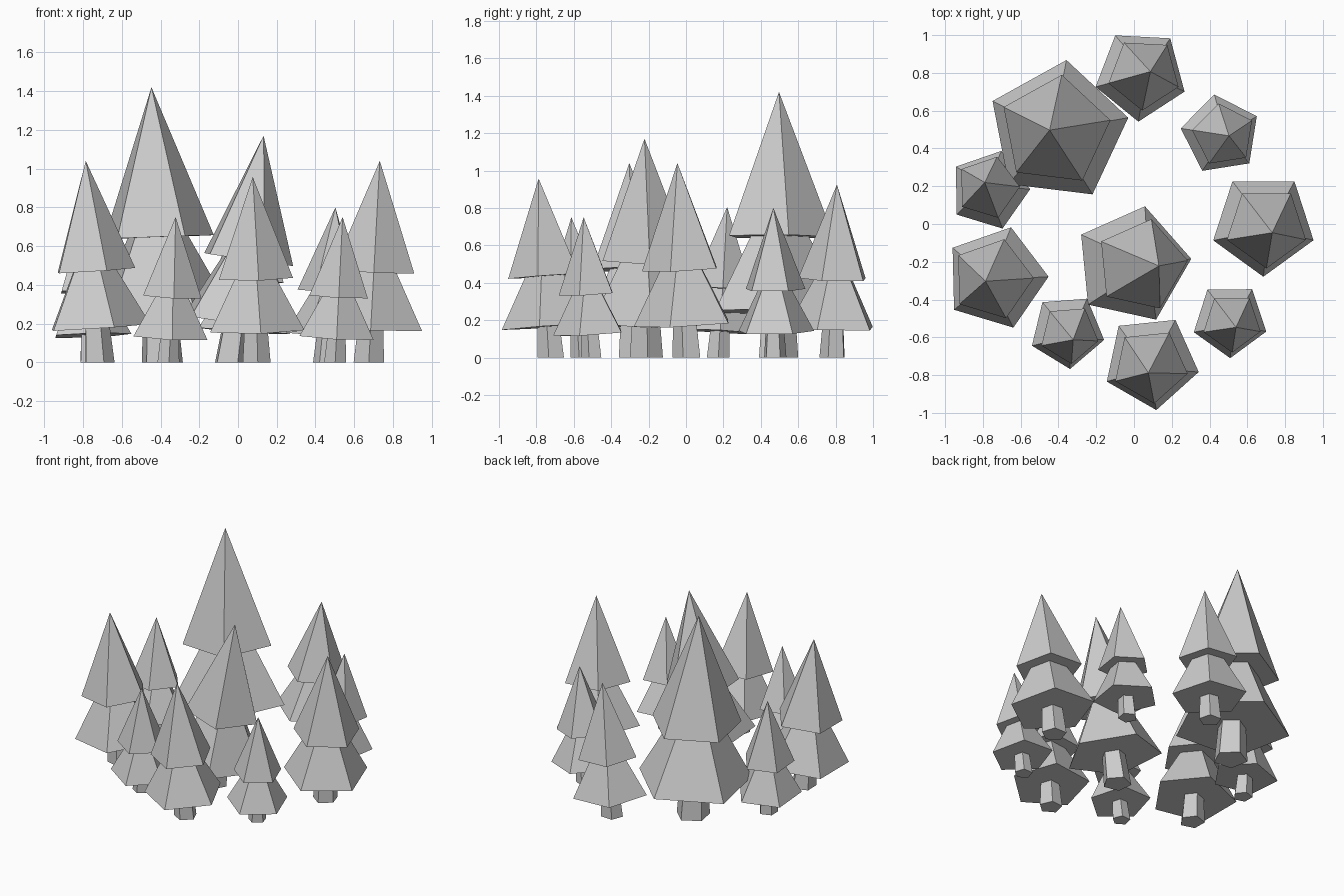
import bpy, bmesh
from math import radians
from mathutils import Matrix, Vector

if "Cube" in bpy.data.objects:
    bpy.data.objects.remove(bpy.data.objects["Cube"])

# Each tree: lower skirt centre x, y, tip x, y, height, turn in degrees
TREES = [
    (-0.404, 0.49, -0.447, 0.497, 1.42, 11),
    (-0.009, -0.216, 0.132, -0.222, 1.17, 5.7),
    (0.036, 0.79, 0.087, 0.807, 0.925, -21),
    (0.459, 0.473, 0.503, 0.467, 0.80, 27),
    (0.685, 0.0, 0.732, -0.046, 1.04, -18),
    (0.508, -0.509, 0.540, -0.547, 0.75, -17.6),
    (0.091, -0.73, 0.076, -0.788, 0.957, -12),
    (-0.354, -0.567, -0.322, -0.613, 0.75, -13.5),
    (-0.731, -0.285, -0.786, -0.303, 1.04, 1.3),
    (-0.766, 0.18, -0.79, 0.22, 0.805, 1),
]
SKIRT = 0.173  # skirt height as a share of tree height

# Five-sided parts of a tree of height 1: name, bottom radius, top radius, z from, z to
PARTS = [
    ("trunk", 0.079, 0.066, 0.0, 0.18),
    ("lower_branches", 0.268, 0.0, SKIRT, 0.673),
    ("upper_branches", 0.211, 0.0, 0.455, 1.0),
]


def add_part(name, r1, r2, z1, z2, matrix):
    bm = bmesh.new()
    ring = bmesh.ops.create_cone(bm, cap_ends=True, segments=5, radius1=r1,
                                 radius2=r2, depth=z2 - z1)["verts"]
    # Put the first corner on the local x axis and lift to its height
    first = next(v for v in ring if v.co.z < 0)
    turn = Vector((1, 0)).angle_signed(first.co.xy.normalized())
    bm.transform(matrix @ Matrix.Translation((0, 0, (z1 + z2) / 2))
                 @ Matrix.Rotation(turn, 4, 'Z'))
    if name == "trunk":  # flat on the ground
        for v in bm.verts:
            if v.co.z < 0.05:
                v.co.z = 0
    bmesh.ops.remove_doubles(bm, verts=bm.verts, dist=1e-5)
    me = bpy.data.meshes.new(name)
    bm.to_mesh(me)
    bm.free()
    bpy.context.collection.objects.link(bpy.data.objects.new(name, me))


# Leaning trees
for cx, cy, tx, ty, h, turn in TREES:
    k = SKIRT / (1 - SKIRT)
    base = Vector((cx - k * (tx - cx), cy - k * (ty - cy), 0))
    axis = Vector((tx, ty, h)) - base
    lean = Vector((0, 0, 1)).rotation_difference(axis).to_matrix().to_4x4()
    matrix = (Matrix.Translation(base) @ lean
              @ Matrix.Rotation(radians(turn), 4, 'Z') @ Matrix.Scale(axis.length, 4))
    for part in PARTS:
        add_part(*part, matrix)
